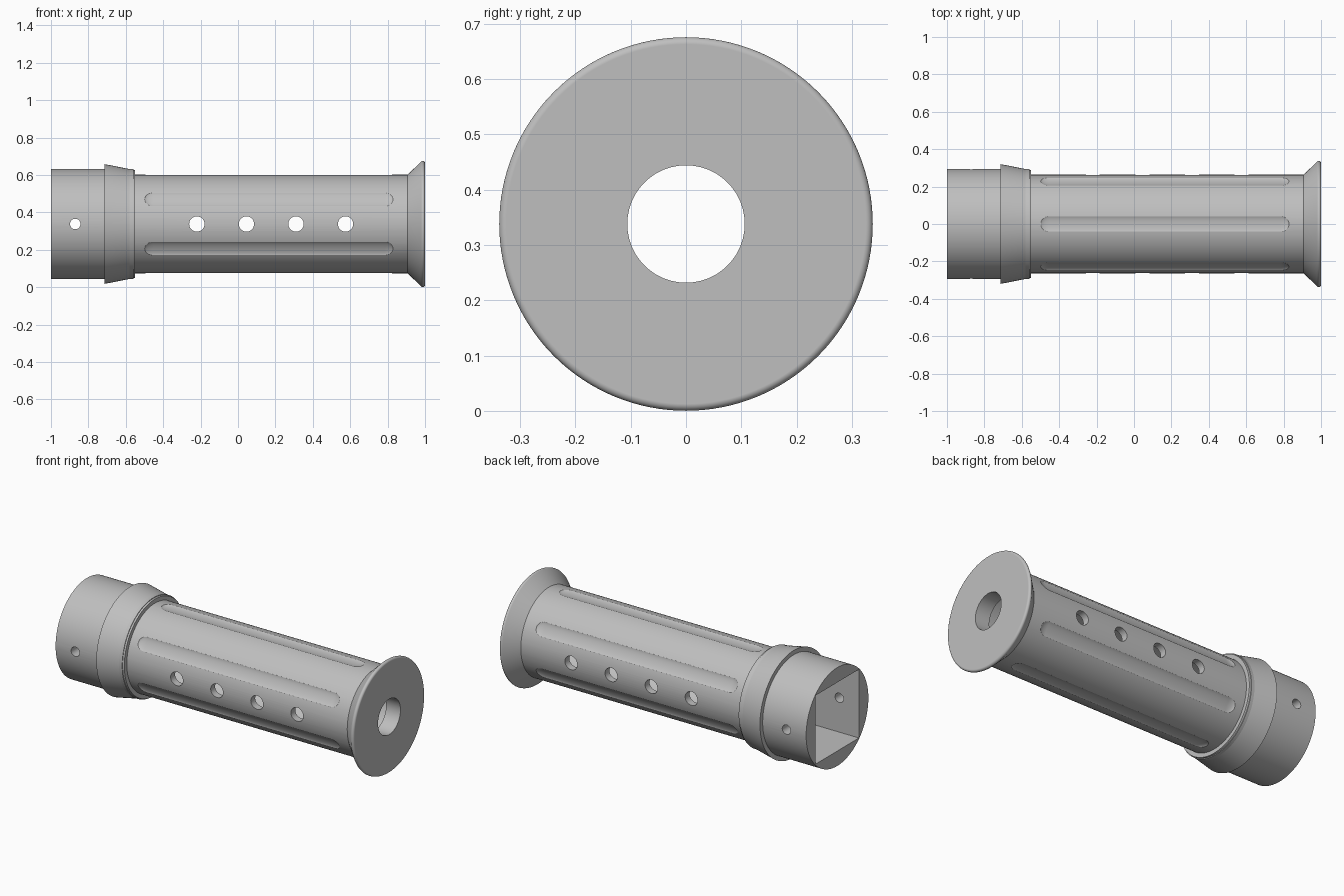
import bpy, bmesh, math
from mathutils import Matrix

cube = bpy.data.objects.get("Cube")
if cube:
    bpy.data.objects.remove(cube)

AXIS_Z = 0.338
SEGMENTS = 128
GRIP_R = 0.264

grey = bpy.data.materials.new("satin grey")
grey.use_nodes = True
colour = (0.52, 0.52, 0.52, 1)
grey.diffuse_color = colour
grey.node_tree.nodes["Principled BSDF"].inputs["Base Color"].default_value = colour


def add_object(name, bm):
    bmesh.ops.recalc_face_normals(bm, faces=bm.faces)
    mesh = bpy.data.meshes.new(name)
    bm.to_mesh(mesh)
    bm.free()
    obj = bpy.data.objects.new(name, mesh)
    bpy.context.collection.objects.link(obj)
    mesh.materials.append(grey)
    return obj


def lathe(name, profile):
    """Spin a closed (x, radius) outline about the long axis."""
    bm = bmesh.new()
    rings = []
    for i in range(SEGMENTS):
        a = 2 * math.pi * i / SEGMENTS
        rings.append([bm.verts.new((x, r * math.sin(a), AXIS_Z + r * math.cos(a)))
                      for x, r in profile])
    n = len(profile)
    for i, ring in enumerate(rings):
        following = rings[(i + 1) % SEGMENTS]
        for j in range(n):
            k = (j + 1) % n
            bm.faces.new((ring[j], ring[k], following[k], following[j]))
    return add_object(name, bm)


def hide(cutter):
    cutter.hide_render = True
    cutter.hide_set(True)
    return cutter


def cross_hole(name, x, radius):
    """Cylinder running through the part from front to back."""
    bm = bmesh.new()
    bmesh.ops.create_cone(bm, cap_ends=True, segments=32, radius1=radius,
                          radius2=radius, depth=1)
    bm.transform(Matrix.Translation((x, 0, AXIS_Z)) @ Matrix.Rotation(math.pi / 2, 4, 'X'))
    return hide(add_object(name, bm))


def flute(name, angle, x0, x1):
    """Flattened capsule that cuts a shallow round-ended groove."""
    bm = bmesh.new()
    bmesh.ops.create_uvsphere(bm, u_segments=32, v_segments=24, radius=0.046)
    half = (x1 - x0) / 2 - 0.046
    split = bmesh.ops.bisect_plane(bm, geom=bm.verts[:] + bm.edges[:] + bm.faces[:],
                                   plane_co=(0, 0, 0), plane_no=(1, 0, 0))
    rim = [e for e in split["geom_cut"] if isinstance(e, bmesh.types.BMEdge)]
    if not rim:
        rim = [e for e in bm.edges if all(abs(v.co.x) < 1e-5 for v in e.verts)]
    # Split the ball at its middle, pull the halves apart and bridge them
    bmesh.ops.split_edges(bm, edges=rim)
    for v in bm.verts:
        side = sum(f.calc_center_median().x for f in v.link_faces)
        v.co.x += math.copysign(half, side)
    bmesh.ops.bridge_loops(bm, edges=[e for e in bm.edges if e.is_boundary])
    bm.transform(Matrix.Translation(((x0 + x1) / 2, 0, AXIS_Z))
                 @ Matrix.Rotation(angle, 4, 'X')
                 @ Matrix.Translation((0, 0, GRIP_R + 0.003))
                 @ Matrix.Diagonal((1, 1, 0.28, 1)))
    return hide(add_object(name, bm))


def cut(obj, cutters):
    for cutter in cutters:
        mod = obj.modifiers.new(cutter.name, 'BOOLEAN')
        mod.operation = 'DIFFERENCE'
        mod.solver = 'EXACT'
        mod.object = cutter


def finish(obj):
    """Apply the cuts and smooth the round surfaces."""
    bpy.ops.object.select_all(action='DESELECT')
    obj.select_set(True)
    bpy.context.view_layer.objects.active = obj
    for mod in list(obj.modifiers):
        bpy.ops.object.modifier_apply(modifier=mod.name)
    bpy.ops.object.shade_smooth_by_angle(angle=math.radians(32))
    mod = obj.modifiers.new("even normals", 'WEIGHTED_NORMAL')
    mod.keep_sharp = True


# Round sleeve with a square socket and a cross pin hole
sleeve = lathe("socket_sleeve", [(-1, 0.15), (-1, 0.294), (-0.56, 0.294), (-0.56, 0.15)])
bm = bmesh.new()
bmesh.ops.create_cube(bm, size=1)
bm.transform(Matrix.Translation((-0.85, 0, AXIS_Z)) @ Matrix.Diagonal((0.5, 0.41, 0.41, 1)))
socket = hide(add_object("square_socket_cutter", bm))
cut(sleeve, [socket, cross_hole("pin_hole_cutter", -0.87, 0.028)])

# Tapered collar around the joint
collar = lathe("tapered_collar", [(-0.713, 0.28), (-0.713, 0.32), (-0.55, 0.288),
                                  (-0.55, 0.25), (-0.57, 0.25), (-0.57, 0.28)])
cut(collar, [socket])

# Hollow grip with six flutes and a row of four cross holes
grip = lathe("grip_tube", [(-0.57, 0.222), (-0.57, GRIP_R), (0.91, GRIP_R), (0.91, 0.222)])
cutters = [flute(f"flute_cutter_{i}", i * math.pi / 3, -0.5, 0.83) for i in range(6)]
cutters += [cross_hole(f"vent_cutter_{i}", -0.22 + 0.265 * i, 0.041) for i in range(4)]
cut(grip, cutters)

# Flared end flange with a rounded rim and a central bore
rim = [(0.988 + 0.012 * math.sin(a), 0.325 + 0.0125 * math.cos(a))
       for a in [math.radians(d) for d in range(-40, 91, 13)]]
flange = lathe("end_flange", [(0.905, 0.106), (0.905, 0.262)] + rim + [(1, 0.106)])

for part in (sleeve, collar, grip, flange):
    finish(part)
